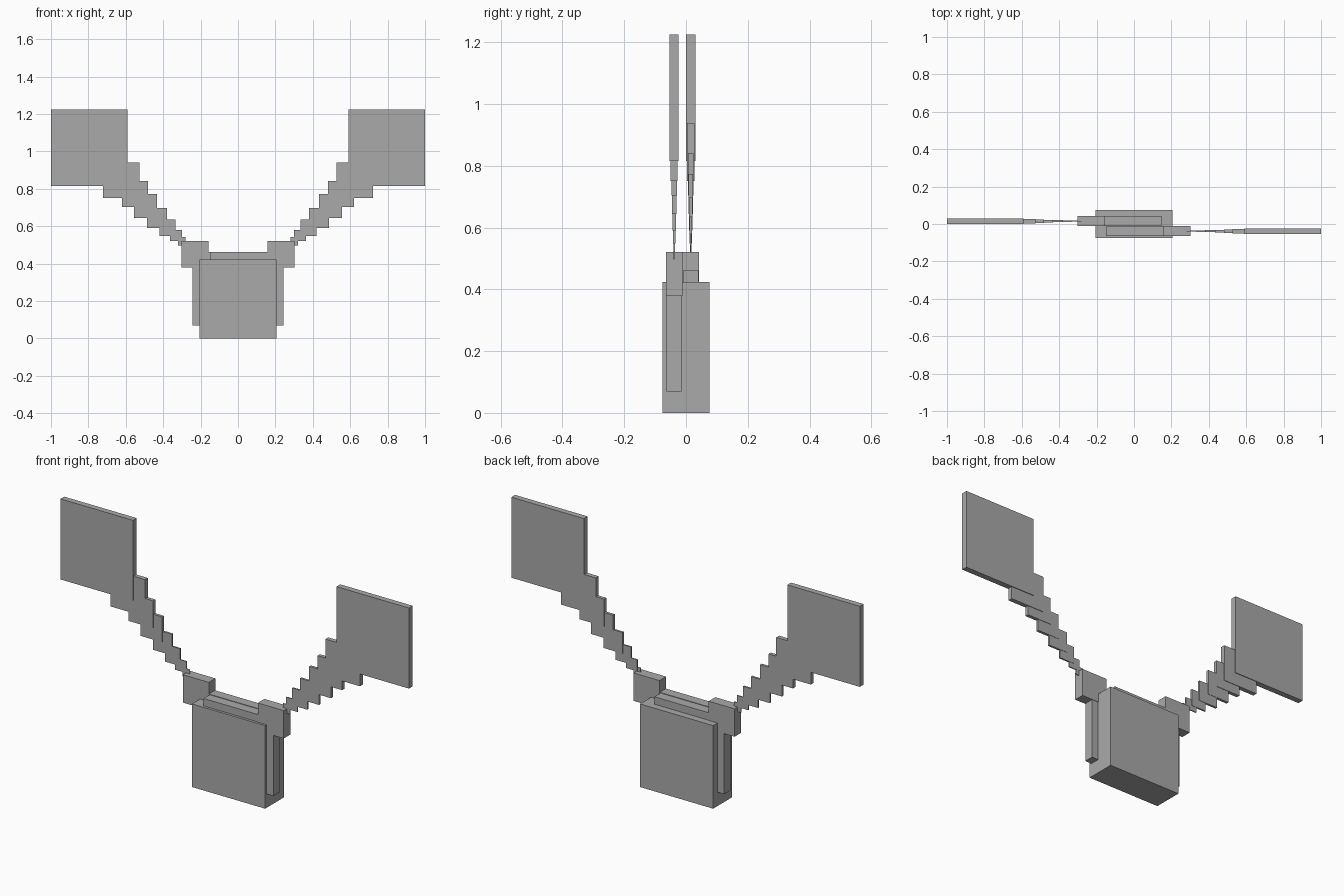
import bpy
import math
from mathutils import Matrix

if "Cube" in bpy.data.objects:
    bpy.data.objects.remove(bpy.data.objects["Cube"], do_unlink=True)

grey = bpy.data.materials.new("plain_grey")
grey.use_nodes = True
colour = (0.4, 0.4, 0.4, 1)
grey.diffuse_color = colour
grey.node_tree.nodes["Principled BSDF"].inputs["Base Color"].default_value = colour


def box(name, x0, x1, y, thick, z0, z1, turned=False):
    """Flat box centred on y; a turned box is spun half a turn about z at PIVOT_Y."""
    bpy.ops.mesh.primitive_cube_add(size=1)
    ob = bpy.context.object
    ob.name = name
    m = (Matrix.Translation(((x0 + x1) / 2, y, (z0 + z1) / 2))
         @ Matrix.Diagonal((x1 - x0, thick, z1 - z0, 1)))
    if turned:
        m = Matrix.Translation((0, 2 * PIVOT_Y, 0)) @ Matrix.Rotation(math.pi, 4, "Z") @ m
    ob.data.transform(m)
    ob.data.materials.append(grey)
    return ob


PIVOT_Y = -0.0115
ARM_Y = -0.0385

# Central block
box("body", -0.206, 0.206, 0, 0.152, 0, 0.423)

# Stepped arm: x0, x1, z0, z1, thickness, growing away from the body
steps = [
    (0.281, 0.321, 0.497, 0.543, 0.003),
    (0.300, 0.364, 0.521, 0.580, 0.005),
    (0.335, 0.420, 0.548, 0.636, 0.008),
    (0.380, 0.487, 0.591, 0.698, 0.011),
    (0.433, 0.556, 0.644, 0.773, 0.014),
    (0.482, 0.620, 0.703, 0.842, 0.018),
    (0.527, 0.722, 0.751, 0.939, 0.023),
]

# The two arms are the same, one spun half a turn behind the other
for side, turned in (("left", False), ("right", True)):
    box(side + "_inner_slab", -0.150, 0.243, ARM_Y, 0.049, 0.07, 0.461, turned)
    box(side + "_shoulder", 0.157, 0.303, ARM_Y, 0.053, 0.379, 0.521, turned)
    for i, (x0, x1, z0, z1, thick) in enumerate(steps):
        box(f"{side}_arm_step_{i + 1}", x0, x1, ARM_Y, thick, z0, z1, turned)
    box(side + "_paddle", 0.592, 1.0, ARM_Y, 0.030, 0.815, 1.225, turned)
